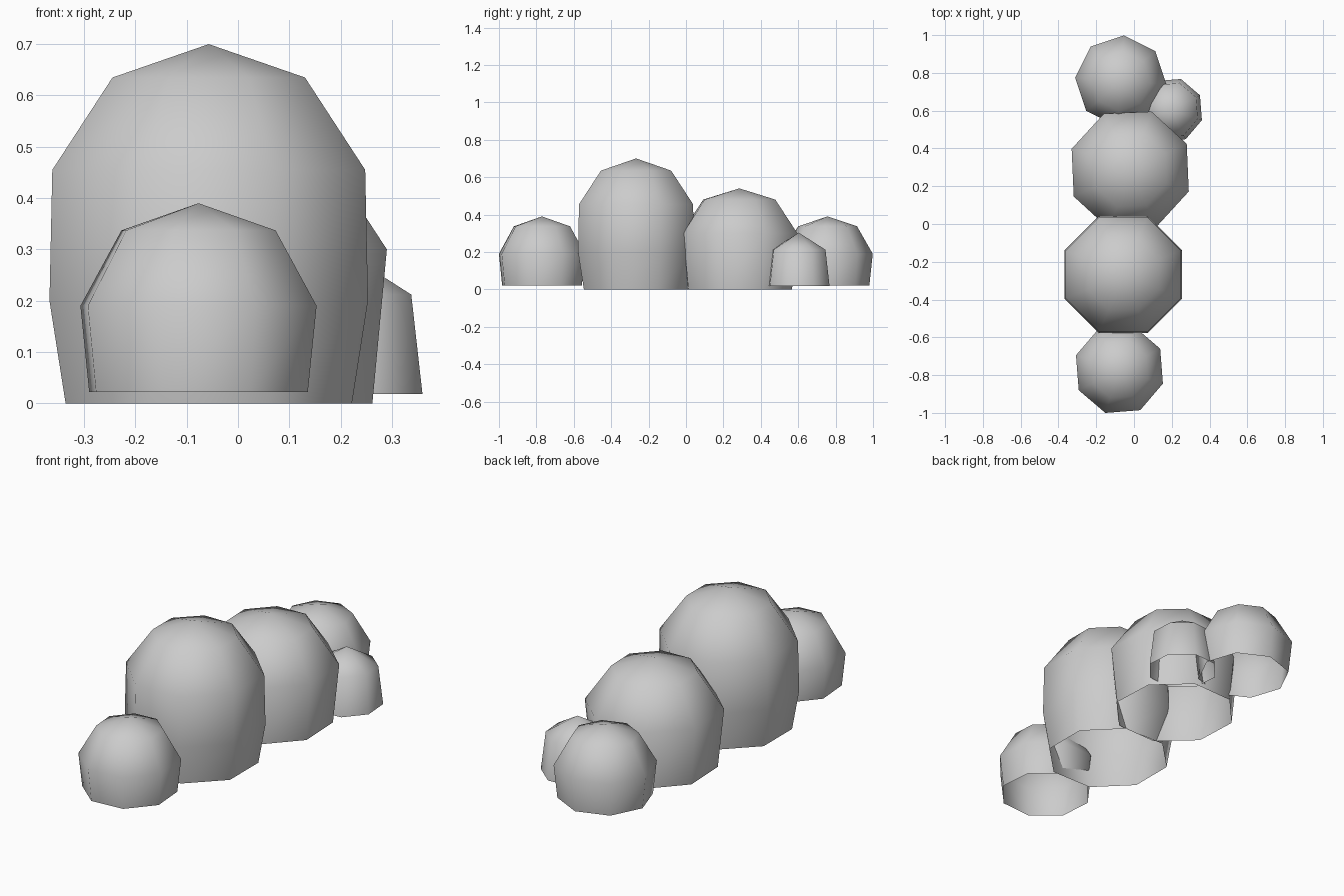
import bpy, bmesh
from math import cos, sin, radians

if "Cube" in bpy.data.objects:
    bpy.data.objects.remove(bpy.data.objects["Cube"])

SIDES = 8

def bush(name, x, y, turn, top, rings):
    """Open-bottomed dome: rings are (radius, z) from base upward, closed by an apex."""
    bm = bmesh.new()
    loops = []
    for r, z in rings:
        angles = [radians(turn + 360 * i / SIDES) for i in range(SIDES)]
        loops.append([bm.verts.new((r * cos(a), r * sin(a), z)) for a in angles])
    apex = bm.verts.new((0, 0, top))
    for i in range(SIDES):
        j = (i + 1) % SIDES
        for low, high in zip(loops, loops[1:]):
            bm.faces.new((low[i], low[j], high[j], high[i]))
        bm.faces.new((loops[-1][i], loops[-1][j], apex))
    for f in bm.faces:
        f.smooth = True
    mesh = bpy.data.meshes.new(name)
    bm.to_mesh(mesh)
    bm.free()
    obj = bpy.data.objects.new(name, mesh)
    obj.location = (x, y, 0)
    bpy.context.collection.objects.link(obj)

# Shared profile of the two end bushes
end_profile = [(0.224, 0.022), (0.242, 0.19), (0.158, 0.337)]

# Row of bushes from front to back
bush("front_bush", -0.077, -0.77, 27, 0.39, end_profile)
bush("tall_bush", -0.057, -0.267, 22.5, 0.70,
     [(0.302, 0), (0.336, 0.20), (0.330, 0.455), (0.203, 0.635)])
bush("middle_bush", -0.02, 0.285, 25, 0.54,
     [(0.300, 0), (0.330, 0.30), (0.205, 0.48)])
bush("back_bush", -0.07, 0.757, 41, 0.39, end_profile)

# Small bush at the side
bush("side_bush", 0.195, 0.603, 27, 0.303,
     [(0.173, 0.018), (0.150, 0.212)])
